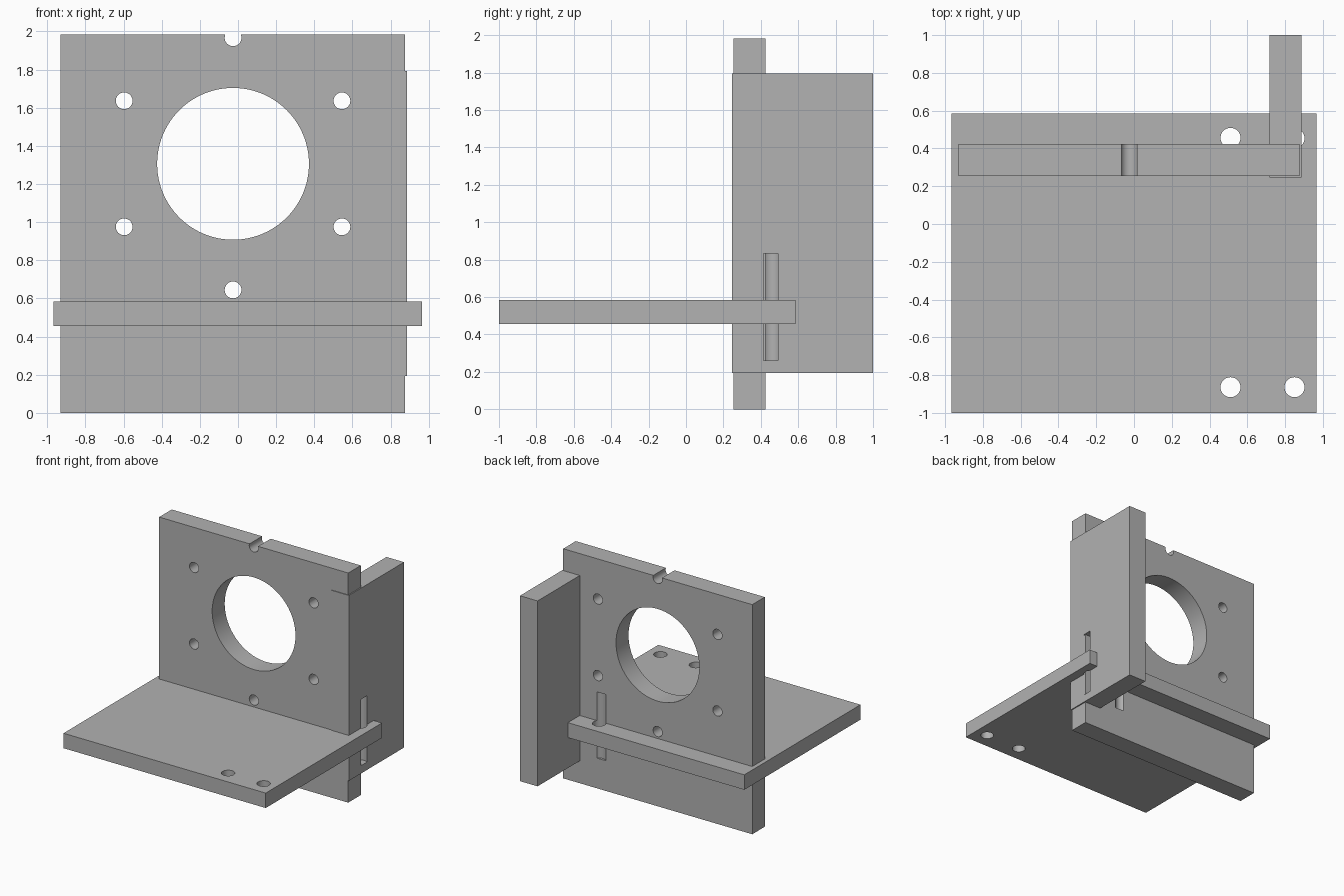
import bpy
from mathutils import Vector

if "Cube" in bpy.data.objects:
    bpy.data.objects.remove(bpy.data.objects["Cube"], do_unlink=True)

# Single plain grey
grey = bpy.data.materials.new("plain_grey")
grey.use_nodes = True
COLOUR = (0.445, 0.445, 0.445, 1)
grey.diffuse_color = COLOUR
grey.node_tree.nodes["Principled BSDF"].inputs["Base Color"].default_value = COLOUR


def plate(name, low, high):
    """Flat board spanning two opposite corners."""
    low, high = Vector(low), Vector(high)
    bpy.ops.mesh.primitive_cube_add(size=1, location=(low + high) / 2)
    obj = bpy.context.object
    obj.name = name
    obj.scale = high - low
    bpy.ops.object.transform_apply(location=False, rotation=False, scale=True)
    obj.data.materials.append(grey)
    return obj


def drill(targets, centre, radius, depth, along_y=False, sides=32):
    """Cut one round hole through every target board."""
    turn = (1.5707963, 0, 0) if along_y else (0, 0, 0)
    bpy.ops.mesh.primitive_cylinder_add(
        vertices=sides, radius=radius, depth=depth, location=centre, rotation=turn)
    cutter = bpy.context.object
    cutter.hide_render = True
    cutter.data.materials.append(grey)
    for obj in targets:
        mod = obj.modifiers.new("hole", "BOOLEAN")
        mod.operation = "DIFFERENCE"
        mod.solver = "EXACT"
        mod.object = cutter
        bpy.context.view_layer.objects.active = obj
        bpy.ops.object.modifier_apply(modifier=mod.name)
    bpy.data.objects.remove(cutter, do_unlink=True)


# Boards
upright = plate("upright_plate", (-0.93, 0.253, 0), (0.876, 0.424, 1.983))
shelf = plate("shelf_plate", (-0.967, -1, 0.456), (0.965, 0.586, 0.585))
side = plate("side_plate", (0.718, 0.247, 0.193), (0.886, 1, 1.794))

# Large opening and the ring of bolt holes, the top one breaking the edge
CX, CZ, MID_Y = -0.026, 1.306, 0.34
drill([upright], (CX, MID_Y, CZ), 0.398, 0.5, True, 96)
for dx, dz in [(-1, 0.5), (1, 0.5), (-1, -0.5), (1, -0.5), (0, 1), (0, -1)]:
    drill([upright], (CX + dx * 0.571, MID_Y, CZ + dz * 0.661), 0.044, 0.5, True)

# Front shelf holes
for x in (0.511, 0.85):
    drill([shelf], (x, -0.864, 0.547), 0.053, 0.572)

# Rear shelf holes, which also groove the neighbouring boards
drill([shelf, upright], (0.511, 0.456, 0.547), 0.053, 0.572)
drill([shelf, side], (0.85, 0.454, 0.547), 0.053, 0.572)

# Smooth the bores, keep board edges sharp
bpy.ops.object.select_all(action="DESELECT")
for obj in (upright, shelf, side):
    obj.select_set(True)
bpy.context.view_layer.objects.active = upright
bpy.ops.object.shade_smooth_by_angle(angle=0.52)
